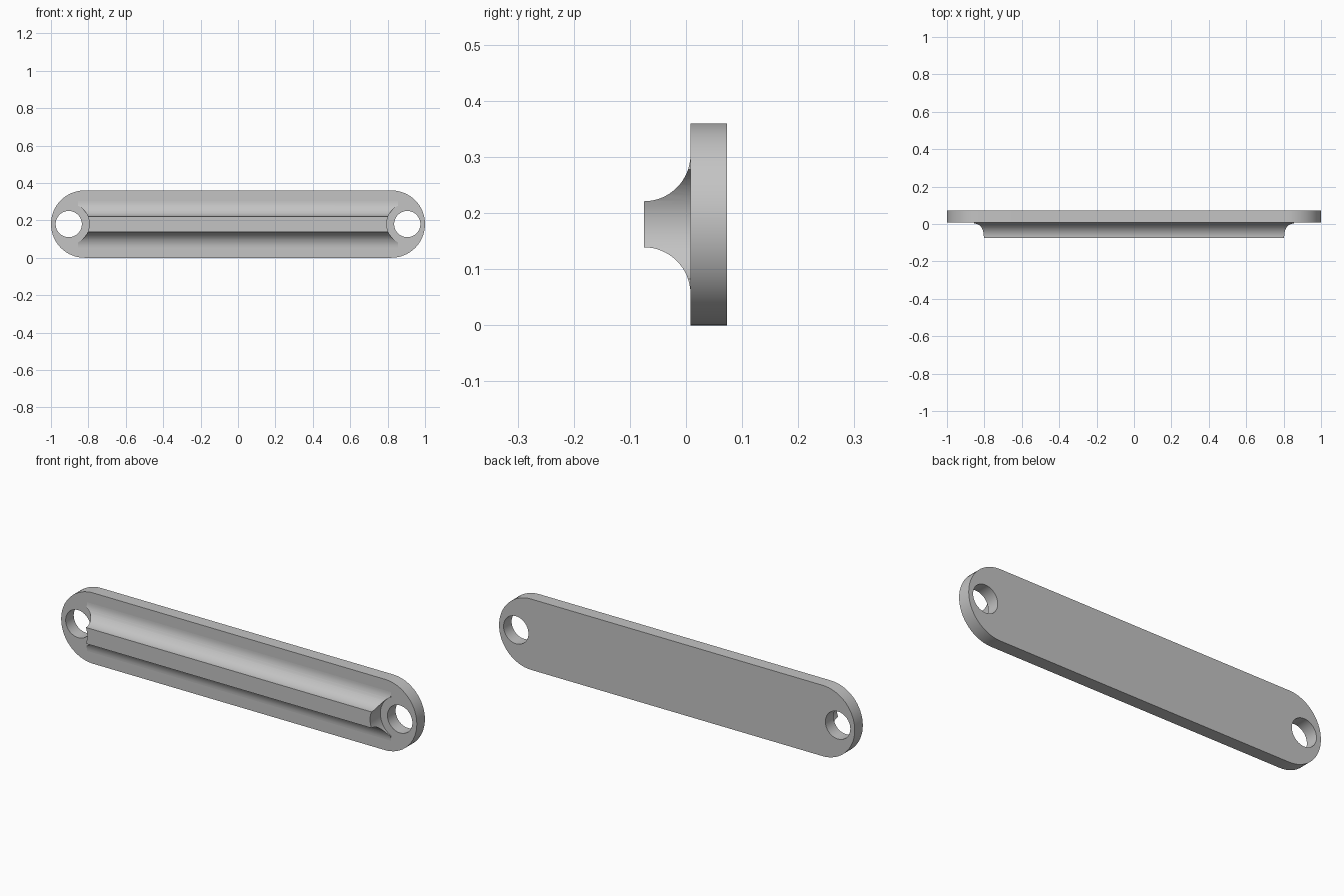
import bpy, bmesh
from math import sin, cos, pi, radians
from mathutils import Matrix

cube = bpy.data.objects.get("Cube")
if cube:
    bpy.data.objects.remove(cube, do_unlink=True)

MID = 0.18                       # mid height and end radius
BACK, FACE, CREST = 0.073, 0.008, -0.075
HOLE_X, HOLE_R, RELIEF_R = 0.905, 0.07, 0.11
CREST_HALF = 0.041               # half height of the rib crest

grey = bpy.data.materials.new("satin grey")
grey.use_nodes = True
colour = (0.55, 0.55, 0.55, 1)
grey.diffuse_color = colour
grey.node_tree.nodes["Principled BSDF"].inputs["Base Color"].default_value = colour


def extrude(name, outline, offset):
    """Make a solid by extruding a closed outline of 3D points."""
    bm = bmesh.new()
    face = bm.faces.new([bm.verts.new(p) for p in outline])
    new = bmesh.ops.extrude_face_region(bm, geom=[face])["geom"]
    bmesh.ops.translate(bm, vec=offset,
                        verts=[v for v in new if isinstance(v, bmesh.types.BMVert)])
    bmesh.ops.recalc_face_normals(bm, faces=bm.faces)
    mesh = bpy.data.meshes.new(name)
    bm.to_mesh(mesh)
    bm.free()
    mesh.materials.append(grey)
    obj = bpy.data.objects.new(name, mesh)
    bpy.context.collection.objects.link(obj)
    return obj


def bore(obj, radius):
    """Cut a round bore through the part at both ends."""
    for side in (-1, 1):
        circle = [(side * HOLE_X + radius * cos(2 * pi * i / 64), -0.2,
                   MID + radius * sin(2 * pi * i / 64)) for i in range(64)]
        cutter = extrude("bore_cutter", circle, (0, 0.4, 0))
        cutter.hide_render = True
        mod = obj.modifiers.new("bore", "BOOLEAN")
        mod.operation, mod.solver, mod.object = "DIFFERENCE", "EXACT", cutter
        bpy.context.view_layer.objects.active = obj
        bpy.ops.object.modifier_apply(modifier=mod.name)
        bpy.data.objects.remove(cutter, do_unlink=True)


# Backplate with semicircular ends
plate_outline = []
for side, start in ((1, -pi / 2), (-1, pi / 2)):
    for i in range(33):
        a = start + pi * i / 32
        plate_outline.append((side * (1 - MID) + MID * cos(a), FACE, MID + MID * sin(a)))
plate = extrude("backplate", plate_outline, (0, BACK - FACE, 0))
bore(plate, HOLE_R)

# Rib with concave flanks that blend into the plate
radius = FACE - CREST
flank = [(CREST + radius * sin(pi / 2 * i / 16),
          CREST_HALF + radius * (1 - cos(pi / 2 * i / 16))) for i in range(17)]
flank.append((FACE + 0.01, CREST_HALF + radius))
rib_end = 0.855
rib_outline = [(-rib_end, y, MID + h) for y, h in flank]
rib_outline += [(-rib_end, y, MID - h) for y, h in reversed(flank)]
rib = extrude("grip_rib", rib_outline, (2 * rib_end, 0, 0))
bore(rib, RELIEF_R)

# Smooth the curved walls and keep the edges crisp
bpy.ops.object.select_all(action="DESELECT")
for obj in (plate, rib):
    obj.select_set(True)
bpy.context.view_layer.objects.active = plate
bpy.ops.object.shade_smooth_by_angle(angle=radians(30))
